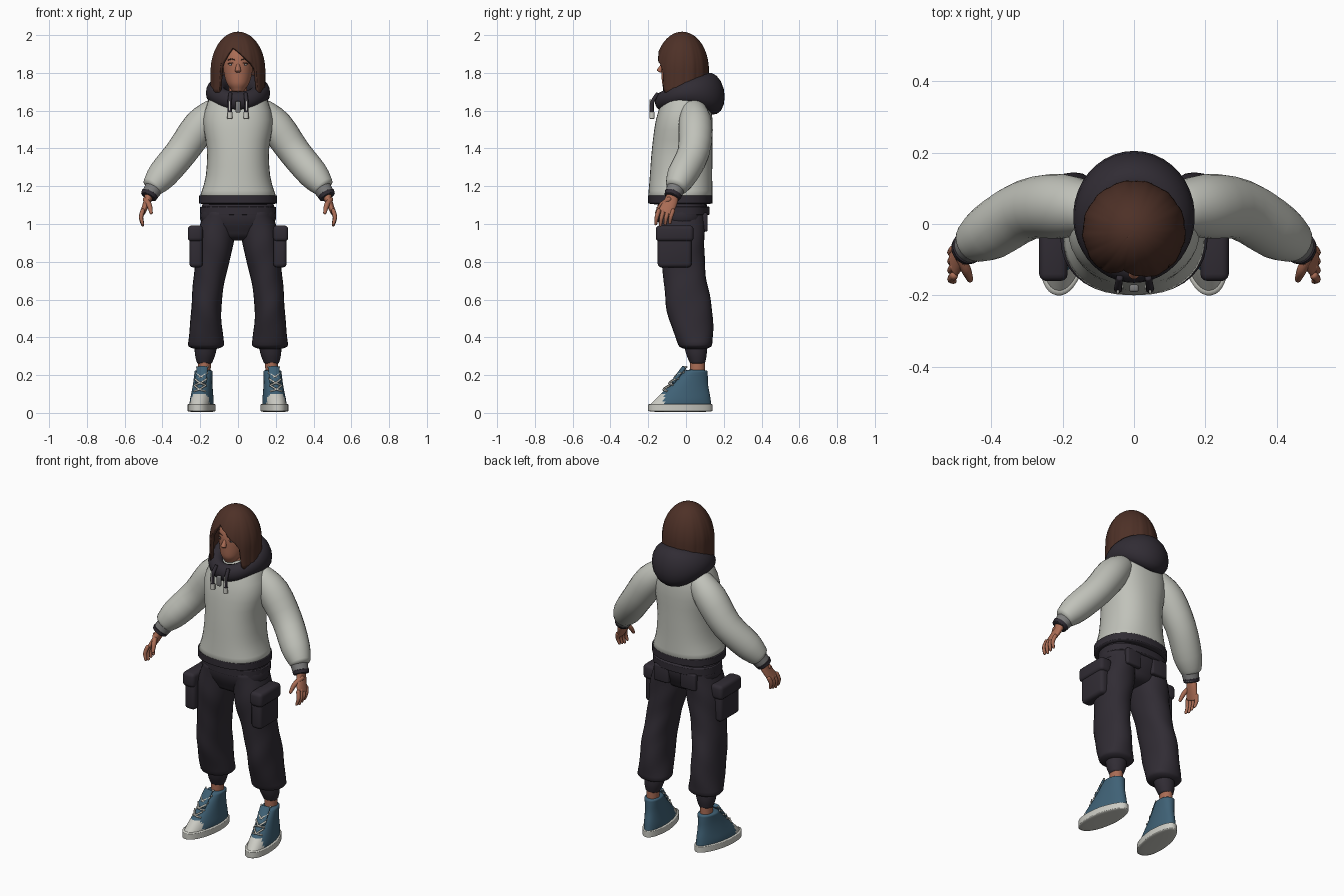
import bpy, bmesh, math
from mathutils import Vector, Matrix

if "Cube" in bpy.data.objects:
    bpy.data.objects.remove(bpy.data.objects["Cube"])


def material(name, *colour):
    mat = bpy.data.materials.new(name)
    mat.use_nodes = True
    mat.diffuse_color = (*colour, 1)
    mat.node_tree.nodes["Principled BSDF"].inputs["Base Color"].default_value = (*colour, 1)
    return mat


fleece = material("pale fleece", .53, .54, .49)
dark = material("dark cloth", .03, .025, .034)
brown = material("brown hair", .075, .03, .02)
skin = material("skin", .4, .15, .09)
blue = material("blue canvas", .05, .12, .18)
white = material("white rubber", .6, .6, .55)
grey = material("grey knit", .2, .2, .2)
lip = material("lip", .3, .09, .06)
iris = material("dark iris", .02, .02, .03)


def finish(name, bm, mat, paired=False):
    bmesh.ops.recalc_face_normals(bm, faces=bm.faces)
    mesh = bpy.data.meshes.new(name)
    bm.to_mesh(mesh)
    bm.free()
    mesh.materials.append(mat)
    for face in mesh.polygons:
        face.use_smooth = True
    ob = bpy.data.objects.new(name, mesh)
    bpy.context.collection.objects.link(ob)
    if paired:
        ob.modifiers.new("Mirror", 'MIRROR').use_mirror_merge = False
    return ob


def bridge(bm, rows, closed=False):
    """Join neighbouring rings of vertices with quads."""
    following = rows[1:] + rows[:1] if closed else rows[1:]
    for low, high in zip(rows, following):
        for k in range(len(low)):
            bm.faces.new((low[k - 1], low[k], high[k], high[k - 1]))


def sample(keys, t):
    """Smooth curve through evenly spaced keys, t running from zero to one."""
    last = len(keys) - 1
    i = max(0, min(int(t * last), last - 1))
    f = t * last - i
    a, b, c, d = (Vector(keys[max(0, min(j, last))]) for j in range(i - 1, i + 3))
    return b + ((c - a) * f + (2 * a - 5 * b + 4 * c - d) * f ** 2 + (3 * b - a - 3 * c + d) * f ** 3) / 2


def tube(name, path, radii, mat, paired=False, flat=False, sides=24, steps=12, power=2, dome=.4, folds=0):
    """Sweep an oval along a path, with domed ends; flat keeps the ovals level."""
    pairs = [r if isinstance(r, tuple) else (r, r) for r in radii]
    quarter = [math.pi / 8 * k for k in (3, 2, 1)]
    stations = [(0, -math.sin(q), math.cos(q)) for q in quarter]
    stations += [(k / steps, 0, 1) for k in range(steps + 1)]
    stations += [(1, math.sin(q), math.cos(q)) for q in reversed(quarter)]
    bm = bmesh.new()
    rows = []
    for t, push, scale in stations:
        along = (sample(path, min(1, t + .01)) - sample(path, max(0, t - .01))).normalized()
        if flat:
            along = Vector((0, 0, math.copysign(1, along.z)))
        across = Vector((0, 1, 0)).cross(along).normalized()
        depth = along.cross(across)
        size = sample(pairs, t)
        centre = sample(path, t) + along * push * dome * min(size)
        row = []
        for k in range(sides):
            angle = math.tau * k / sides
            c, s = math.cos(angle), math.sin(angle)
            grow = scale * (1 + folds * math.sin(3 * angle + 35 * centre.z))
            u = math.copysign(abs(c) ** (2 / power), c) * size.x * grow
            v = math.copysign(abs(s) ** (2 / power), s) * size.y * grow
            row.append(bm.verts.new(centre + across * u + depth * v))
        rows.append(row)
    bridge(bm, rows)
    bm.faces.new(rows[0])
    bm.faces.new(rows[-1])
    return finish(name, bm, mat, paired)


def box(name, centre, size, mat, bevel, paired=False):
    bm = bmesh.new()
    bmesh.ops.create_cube(bm, matrix=Matrix.LocRotScale(Vector(centre), None, Vector(size)))
    rounding = finish(name, bm, mat, paired).modifiers.new("Bevel", 'BEVEL')
    rounding.width, rounding.segments = bevel, 3


def ball(name, centre, size, mat):
    bm = bmesh.new()
    bmesh.ops.create_uvsphere(bm, u_segments=16, v_segments=10, radius=1,
                              matrix=Matrix.LocRotScale(Vector(centre), None, Vector(size)))
    finish(name, bm, mat, paired=True)


# Sweatshirt
tube("sweatshirt_body", [(0, -.03, 1.15), (0, -.02, 1.4), (0, 0, 1.67)],
     [(.2, .17), (.17, .165), (.165, .16), (.185, .15), (.15, .12)],
     fleece, flat=True, sides=36, power=2.3, dome=.3)
tube("sweatshirt_hem", [(0, -.03, 1.11), (0, -.03, 1.15)], [(.207, .17), (.207, .17)],
     dark, flat=True, sides=36, power=2.3, dome=.06)
tube("sleeves", [(.12, .04, 1.6), (.2, .05, 1.52), (.3, .04, 1.38), (.4, -.02, 1.26), (.45, -.05, 1.2)],
     [.07, .09, .085, .08, .06], fleece, paired=True)
tube("sleeve_cuffs", [(.44, -.05, 1.2), (.47, -.07, 1.15)], [.05, .043], grey, paired=True, dome=.1)
tube("cuff_rims", [(.466, -.067, 1.16), (.474, -.073, 1.145)], [.047, .043], dark, paired=True, dome=.1)

# Hood lying around the neck: a closed ring, thick and tall at the back
bm = bmesh.new()
rows = []
around, section = 40, 16
for i in range(around):
    angle = math.tau * i / around
    back = (1 - math.cos(angle)) / 2
    thick, tall = .04 + .03 * back, .05 + .06 * back ** 2
    height = 1.65 + .04 * back + .03 * math.sin(math.pi * back)
    row = []
    for k in range(section):
        turn = math.tau * k / section
        out = thick * math.cos(turn)
        lift = tall * math.sin(turn) - out * back / 4
        row.append(bm.verts.new(((.115 + out) * math.sin(angle), -(.13 + out) * math.cos(angle) + .005,
                                 height + lift)))
    rows.append(row)
bridge(bm, rows, closed=True)
finish("hood", bm, dark)

# Drawstrings and zip
tube("drawstrings", [(.04, -.15, 1.69), (.045, -.18, 1.64), (.043, -.18, 1.58)], [.01, .012],
     dark, paired=True, sides=10)
tube("drawstring_tips", [(.043, -.18, 1.59), (.043, -.18, 1.56)], [.014, .014], white, paired=True, sides=10)
box("drawstring_stripes", (.045, -.19, 1.63), (.007, .009, .06), white, .002, paired=True)
box("zip_pull", (0, -.18, 1.62), (.026, .02, .06), grey, .006)

# Hands
tube("palms", [(.47, -.07, 1.16), (.48, -.08, 1.12), (.505, -.11, 1.06)],
     [(.025, .03), (.02, .036), (.014, .04)], skin, paired=True)
for i, finger in enumerate(("index", "middle", "ring", "little")):
    length = .075 - .006 * abs(i - 1)
    root = Vector((.505, -.145 + i / 40, 1.07))
    bend = root + Vector((.008, -.01, -length / 2))
    tip = root + Vector((0, -.015, -length))
    tube(finger + "_fingers", [root, bend, tip], [.012, .011, .008], skin, paired=True, sides=8, dome=1)
tube("thumbs", [(.49, -.09, 1.13), (.47, -.13, 1.1), (.46, -.155, 1.06)], [.014, .014, .009],
     skin, paired=True, sides=10, dome=1)

# Cargo trousers
tube("trouser_seat", [(0, -.02, 1.1), (0, -.02, .95)], [(.19, .13), (.2, .13), (.14, .1)],
     dark, flat=True, power=2.3)
tube("waistband", [(0, -.015, 1.09), (0, -.015, 1.05)], [(.2, .14), (.2, .14)],
     dark, flat=True, sides=36, power=2.3, dome=.06)
tube("trouser_legs", [(.1, -.02, 1.06), (.13, -.02, .85), (.165, .01, .6), (.17, .05, .36)],
     [(.08, .12), (.1, .12), (.085, .113), (.08, .12), (.096, .09)],
     dark, paired=True, flat=True, steps=24, power=2.2, dome=.3, folds=.015)
tube("trouser_cuffs", [(.17, .05, .36), (.177, .06, .27)], [.06, .055, .042], dark, paired=True, flat=True)
box("cargo_pockets", (.222, -.06, .87), (.07, .18, .2), dark, .02, paired=True)
box("cargo_flaps", (.226, -.06, .95), (.08, .2, .085), dark, .02, paired=True)
box("back_pockets", (.09, .1, 1.01), (.1, .03, .1), dark, .01, paired=True)

# High-top shoes, made straight, then narrowed at the heel and toed out
tube("ankles", [(.177, .06, .3), (.18, .06, .15)], [(.034, .04), (.034, .04)], skin, paired=True, flat=True)
place = Matrix.Translation((.188, 0, 0)) @ Matrix.Rotation(math.radians(8), 4, 'Z')


def shoe_part(name, path, radii, mat, **options):
    ob = tube(name, path, radii, mat, paired=True, **options)
    for vert in ob.data.vertices:
        vert.co.x *= 1 - 1.2 * max(0, vert.co.y)
    ob.data.transform(place)
    return ob


upper = shoe_part("shoe_uppers", [(0, -.03, .04), (0, 0, .11), (0, .05, .22)],
                  [(.06, .165), (.06, .15), (.055, .125), (.05, .09), (.05, .065)],
                  blue, flat=True, sides=40, steps=20, power=2.2, dome=.2)
upper.data.materials.append(white)
for face in upper.data.polygons:
    if face.center.y < -.115 and face.center.z < .105:
        face.material_index = 1
shoe_part("shoe_soles", [(0, -.03, .01), (0, -.03, .045)], [(.07, .172), (.07, .172)],
          white, flat=True, sides=40, power=2.2, dome=.1)
shoe_part("shoe_tongues", [(0, -.07, .16), (0, -.01, .24)], [(.03, .012), (.03, .012)], blue)
for i in range(4):
    front = Vector((0, -.12, .125)) + i * Vector((0, .03, .033))
    for side in (-1, 1):
        ends = [front + Vector((side * .03, .015, -.01)), front, front + Vector((-side * .03, .03, .02))]
        shoe_part("shoe_lace", ends, [.005, .005], white, sides=8)

# Head and face
tube("neck", [(0, -.01, 1.6), (0, -.02, 1.76)], [.055, .045], skin, flat=True)
tube("head", [(0, -.07, 1.71), (0, -.04, 1.8), (0, -.02, 1.94)],
     [(.035, .04), (.06, .07), (.075, .09), (.08, .1), (.06, .08)], skin, flat=True, sides=32, steps=20)
tube("nose", [(0, -.12, 1.85), (0, -.14, 1.81)], [.008, .016], skin)
for name, height in (("upper_lip", 1.773), ("lower_lip", 1.764)):
    tube(name, [(-.022, -.11, height), (0, -.12, height), (.022, -.11, height)], [.002, .007, .002], lip, sides=8)
ball("eyeballs", (.033, -.113, 1.843), (.014, .008, .006), white)
ball("irises", (.033, -.12, 1.843), (.005, .004, .006), iris)
for name, height in (("eyelids", 1.848), ("eyebrows", 1.868)):
    tube(name, [(.015, -.125, height), (.034, -.12, height + .005), (.053, -.106, height)],
         [.003, .003], brown, paired=True, sides=8)


# Bobbed hair: a dome whose lower edge parts over the face
def hair_edge(angle):
    swing = angle + .25
    share = swing / .97 if swing > 0 else -swing / .46
    if share < 1:
        return 1.925 - .105 * share ** 1.3
    return max(1.695, 1.82 - .9 * (share - 1))


bm = bmesh.new()
around, down = 120, 22
rows = []
for k in range(down + 1):
    t = (k + .1) / (down + .1)
    row = []
    for i in range(around):
        angle = math.tau * i / around - math.pi
        z = 2 - (2 - hair_edge(angle)) * t ** 1.6
        reach = math.sqrt(1 - (max(0, z - 1.81) / .19) ** 2)
        reach *= 1 + t * (.014 * math.sin(13 * angle + 2 * t) + .007 * math.sin(29 * angle))
        row.append(bm.verts.new((.126 * reach * math.sin(angle), -.02 - .124 * reach * math.cos(angle), z)))
    rows.append(row)
bridge(bm, rows)
bm.faces.new(rows[0])
shell = finish("hair", bm, brown).modifiers.new("Thickness", 'SOLIDIFY')
shell.thickness, shell.offset = .018, -1
